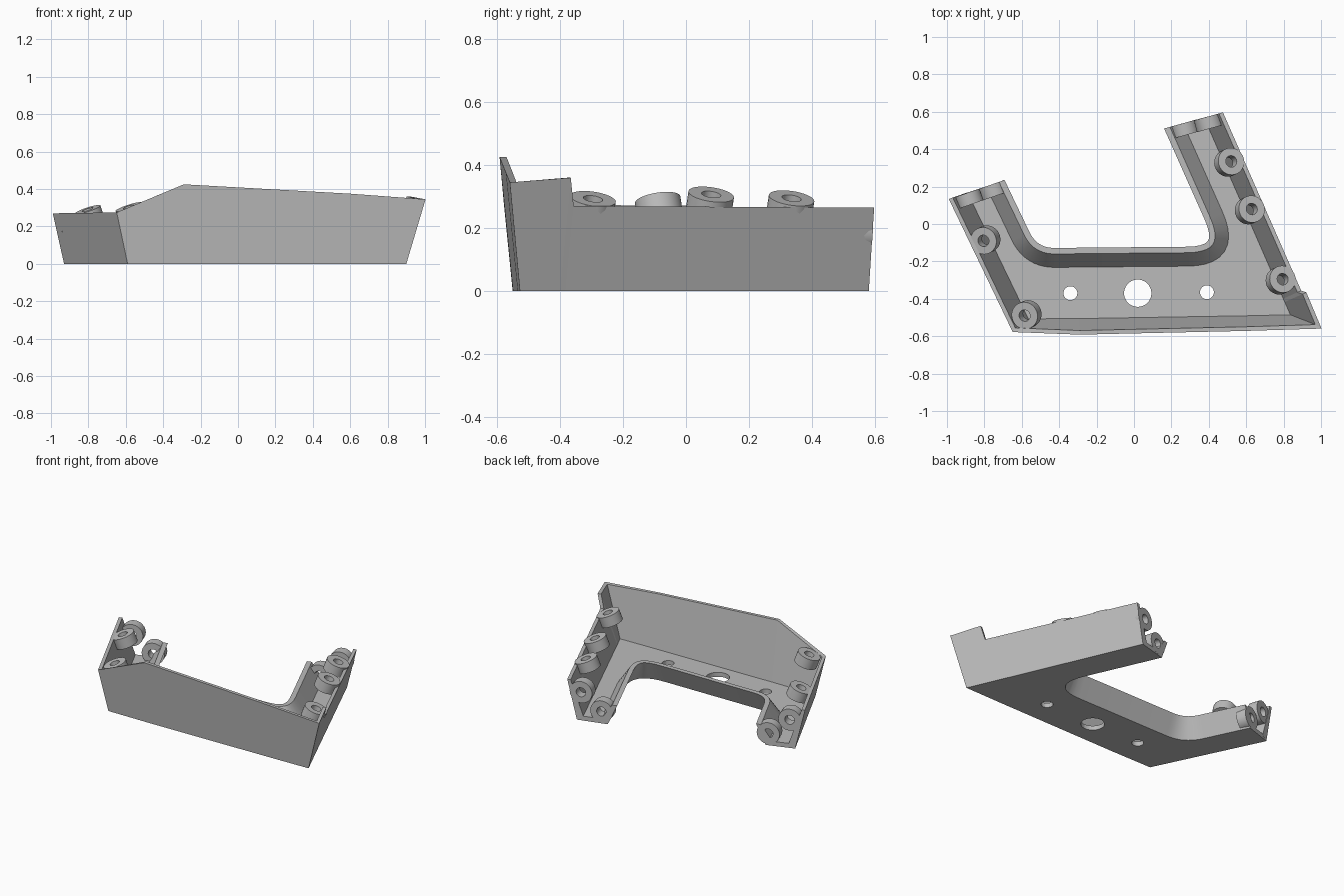
import bpy, bmesh, math
from mathutils import Vector, Matrix

cube = bpy.data.objects.get("Cube")
if cube:
    bpy.data.objects.remove(cube, do_unlink=True)

GREY = (0.5, 0.5, 0.5, 1)
grey = bpy.data.materials.new("plain_grey")
grey.use_nodes = True
grey.diffuse_color = GREY
grey.node_tree.nodes["Principled BSDF"].inputs["Base Color"].default_value = GREY


def finish(bm, name):
    bmesh.ops.recalc_face_normals(bm, faces=bm.faces)
    mesh = bpy.data.meshes.new(name)
    bm.to_mesh(mesh)
    bm.free()
    mesh.materials.append(grey)
    obj = bpy.data.objects.new(name, mesh)
    bpy.context.collection.objects.link(obj)
    return obj


def smooth(obj):
    bpy.ops.object.select_all(action='DESELECT')
    obj.select_set(True)
    bpy.context.view_layer.objects.active = obj
    bpy.ops.object.shade_smooth_by_angle(angle=math.radians(30))


def shift(path, i, dists, side, ends):
    """Move path point i sideways; dists holds the offset of each segment beside it."""
    def normal(a, b):
        d = (path[b] - path[a]).normalized()
        return Vector((d.y, -d.x)) * side
    if i in (0, len(path) - 1):
        n = normal(0, 1) if i == 0 else normal(i - 1, i)
        e = ends[0] if i == 0 else ends[1]
        return path[i] + e * (dists[0 if i else 1] / e.dot(n))
    n1, n2 = normal(i - 1, i), normal(i, i + 1)
    det = n1.x * n2.y - n1.y * n2.x
    if abs(det) < 0.02:
        return path[i] + (n1 + n2).normalized() * dists[0]
    return path[i] + Vector((dists[0] * n2.y - dists[1] * n1.y,
                             dists[1] * n1.x - dists[0] * n2.x)) / det


def wall(name, path, slopes, heights, side, rim, foot):
    """Leaning wall along a path, thicker at its foot, open at both arm ends."""
    bm = bmesh.new()
    rows = []
    for i, z in enumerate(heights):
        s = (slopes[max(i - 1, 0)], slopes[min(i, len(slopes) - 1)])
        section = [((0, 0), 0), ((s[0] * z, s[1] * z), z),
                   ((s[0] * z - rim, s[1] * z - rim), z), ((-foot, -foot), 0.02)]
        rows.append([bm.verts.new((*shift(path, i, d, side, ENDS), h)) for d, h in section])
    for a, b in zip(rows, rows[1:]):
        for k in range(4):
            m = (k + 1) % 4
            bm.faces.new((a[k], a[m], b[m], b[k]))
    bm.faces.new(rows[0])
    bm.faces.new(rows[-1])
    return finish(bm, name)


def fillet(corner, before, after, reach, steps=10):
    """Rounded corner points between two straight runs."""
    a = corner + (before - corner).normalized() * reach
    b = corner + (after - corner).normalized() * reach
    return [a.lerp(corner, t / steps).lerp(corner.lerp(b, t / steps), t / steps)
            for t in range(steps + 1)]


def boss(name, top, axis, depth, outer=0.073, inner=0.031, count=32):
    """Screw boss: a short tube hanging back from its top centre."""
    bm = bmesh.new()
    frame = Matrix.Translation(top) @ Vector(axis).to_track_quat('Z', 'Y').to_matrix().to_4x4()
    profile = [(outer, -depth), (outer, 0), (inner, 0), (inner, -depth)]
    rings = []
    for j in range(count):
        a = math.tau * j / count
        rings.append([bm.verts.new(frame @ Vector((r * math.cos(a), r * math.sin(a), z)))
                      for r, z in profile])
    for j in range(count):
        a, b = rings[j], rings[(j + 1) % count]
        for k in range(4):
            m = (k + 1) % 4
            bm.faces.new((a[k], a[m], b[m], b[k]))
    smooth(finish(bm, name))


# Footprint of the tray and the direction of each cut arm end
ENDS = [Vector((0.94, 0.33)), Vector((0.96, 0.27))]
outer = [Vector(p) for p in [(-0.93, 0.155), (-0.59, -0.55), (-0.29, -0.549), (0.6, -0.534),
                             (0.9, -0.527), (0.844, -0.4), (0.836, -0.382), (0.415, 0.58)]]
left_end, right_end = Vector((-0.75, 0.215)), Vector((0.22, 0.527))
left_bend, right_bend = Vector((-0.556, -0.19)), Vector((0.535, -0.18))
inner = ([left_end] + fillet(left_bend, left_end, right_bend, 0.135)
         + fillet(right_bend, left_bend, right_end, 0.25) + [right_end])

# Outer wall with a raised front and a corner tab
SIDE, FRONT = 0.235, 0.1
wall("outer_wall", outer, [SIDE] + [FRONT] * 3 + [SIDE] * 3,
     [0.27, 0.275, 0.425, 0.375, 0.345, 0.36, 0.27, 0.265], 1, 0.022, 0.045)

# Low inner wall around the recess
smooth(wall("inner_wall", inner, [0.45] * (len(inner) - 1), [0.135] * len(inner), -1, 0.032, 0.05))

# Floor plate
bm = bmesh.new()
base = bm.faces.new([bm.verts.new((p.x, p.y, 0)) for p in outer + inner[::-1]])
lift = bmesh.ops.extrude_face_region(bm, geom=[base])
bmesh.ops.translate(bm, vec=(0, 0, 0.03),
                    verts=[v for v in lift["geom"] if isinstance(v, bmesh.types.BMVert)])
floor = finish(bm, "floor_plate")

# Round holes through the floor
for x, y, r in [(-0.34, -0.37, 0.037), (0.02, -0.37, 0.073), (0.39, -0.365, 0.037)]:
    bm = bmesh.new()
    bmesh.ops.create_cone(bm, cap_ends=True, segments=40, radius1=r, radius2=r, depth=0.2,
                          matrix=Matrix.Translation((x, y, 0)))
    cutter = finish(bm, "hole_cutter")
    cut = floor.modifiers.new("hole", 'BOOLEAN')
    cut.object = cutter
    cut.solver = 'EXACT'
    bpy.ops.object.select_all(action='DESELECT')
    bpy.context.view_layer.objects.active = floor
    floor.select_set(True)
    bpy.ops.object.modifier_apply(modifier=cut.name)
    bpy.data.objects.remove(cutter, do_unlink=True)

# Tilted bosses along the tops of the side walls
for x, y, z in [(-0.805, -0.09, 0.29), (-0.585, -0.49, 0.305),
                (0.52, 0.335, 0.295), (0.63, 0.08, 0.307), (0.795, -0.295, 0.293)]:
    lean = (-0.31, -0.15, 0.94) if x < 0 else (0.31, 0.14, 0.94)
    boss("wall_boss", (x, y, z), lean, 0.07)

# Bosses facing out of the arm ends, the outer one higher
for x, y, z, axis in [(-0.895, 0.165, 0.19, (-0.33, 0.94, 0)), (-0.765, 0.21, 0.08, (-0.33, 0.94, 0)),
                      (0.26, 0.538, 0.08, (-0.27, 0.96, 0)), (0.39, 0.573, 0.19, (-0.27, 0.96, 0))]:
    boss("end_boss", (x, y, z), axis, 0.065)
